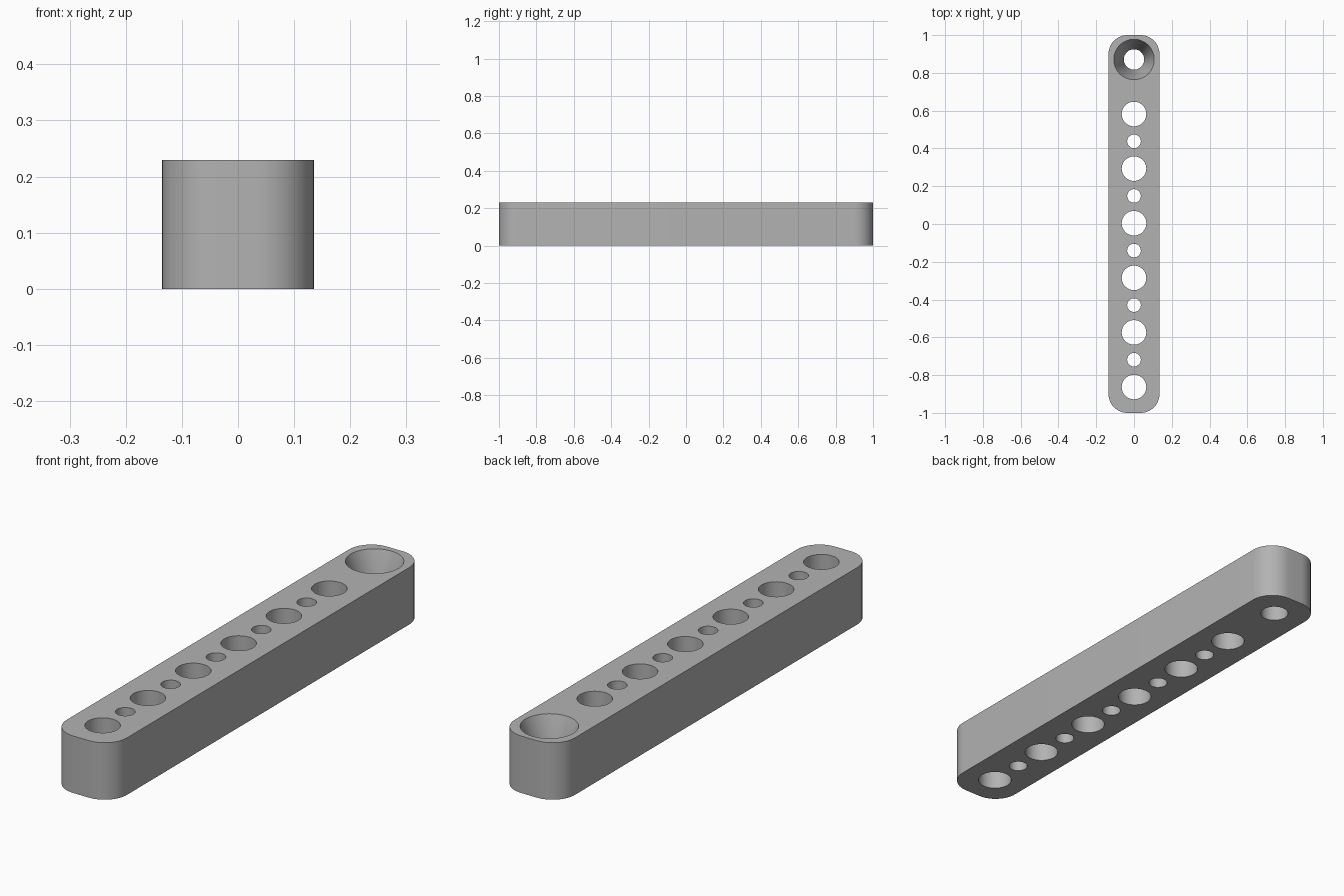
import bpy, bmesh, math

# Remove the default object
if "Cube" in bpy.data.objects:
    bpy.data.objects.remove(bpy.data.objects["Cube"], do_unlink=True)

WIDTH, LENGTH, HEIGHT, CORNER = 0.27, 2.0, 0.23, 0.1
PITCH, FIRST = 0.289, -0.863

grey = bpy.data.materials.new("plain_grey")
grey.use_nodes = True
grey.diffuse_color = (0.45, 0.45, 0.45, 1)
grey.node_tree.nodes["Principled BSDF"].inputs["Base Color"].default_value = grey.diffuse_color


def make_object(name, bm):
    bmesh.ops.recalc_face_normals(bm, faces=bm.faces)
    mesh = bpy.data.meshes.new(name)
    bm.to_mesh(mesh)
    bm.free()
    mesh.materials.append(grey)
    obj = bpy.data.objects.new(name, mesh)
    bpy.context.collection.objects.link(obj)
    return obj


def lathe(bm, y, profile, sides=64):
    """Closed round solid from (radius, z) rings, bottom to top."""
    rings = []
    for r, z in profile:
        angles = [math.tau * i / sides for i in range(sides)]
        rings.append([bm.verts.new((r * math.cos(a), y + r * math.sin(a), z)) for a in angles])
    for low, high in zip(rings, rings[1:]):
        for i in range(sides):
            j = (i + 1) % sides
            bm.faces.new((low[i], low[j], high[j], high[i]))
    bm.faces.new(rings[0][::-1])
    bm.faces.new(rings[-1])


# Bar with rounded vertical corners
bm = bmesh.new()
outline = []
steps = 12
for k, (sx, sy) in enumerate([(1, 1), (-1, 1), (-1, -1), (1, -1)]):
    cx, cy = sx * (WIDTH / 2 - CORNER), sy * (LENGTH / 2 - CORNER)
    for i in range(steps + 1):
        a = math.pi / 2 * (k + i / steps)
        outline.append(bm.verts.new((cx + CORNER * math.cos(a), cy + CORNER * math.sin(a), 0)))
base = bm.faces.new(outline)
top = bmesh.ops.extrude_face_region(bm, geom=[base])["geom"]
bmesh.ops.translate(bm, vec=(0, 0, HEIGHT), verts=[v for v in top if isinstance(v, bmesh.types.BMVert)])
bar = make_object("drilled_bar", bm)

# Drill: large holes, small holes between them, one countersunk hole
bm = bmesh.new()
below, above = -0.05, HEIGHT + 0.05
for i in range(6):
    y = FIRST + i * PITCH
    lathe(bm, y, [(0.065, below), (0.065, above)])
    if i < 5:
        lathe(bm, y + PITCH / 2, [(0.036, below), (0.036, above)])
lathe(bm, FIRST + 6 * PITCH, [(0.054, below), (0.054, 0.08), (0.107, HEIGHT), (0.107, above)])
drill = make_object("hole_cutter", bm)
drill.hide_render = True
drill.hide_viewport = True

# Cut the holes and bake the result
cut = bar.modifiers.new("holes", "BOOLEAN")
cut.operation = "DIFFERENCE"
cut.solver = "EXACT"
cut.object = drill
bpy.context.view_layer.objects.active = bar
bar.select_set(True)
bpy.ops.object.modifier_apply(modifier=cut.name)
bpy.data.objects.remove(drill, do_unlink=True)
bpy.ops.object.shade_smooth_by_angle(angle=math.radians(30))
